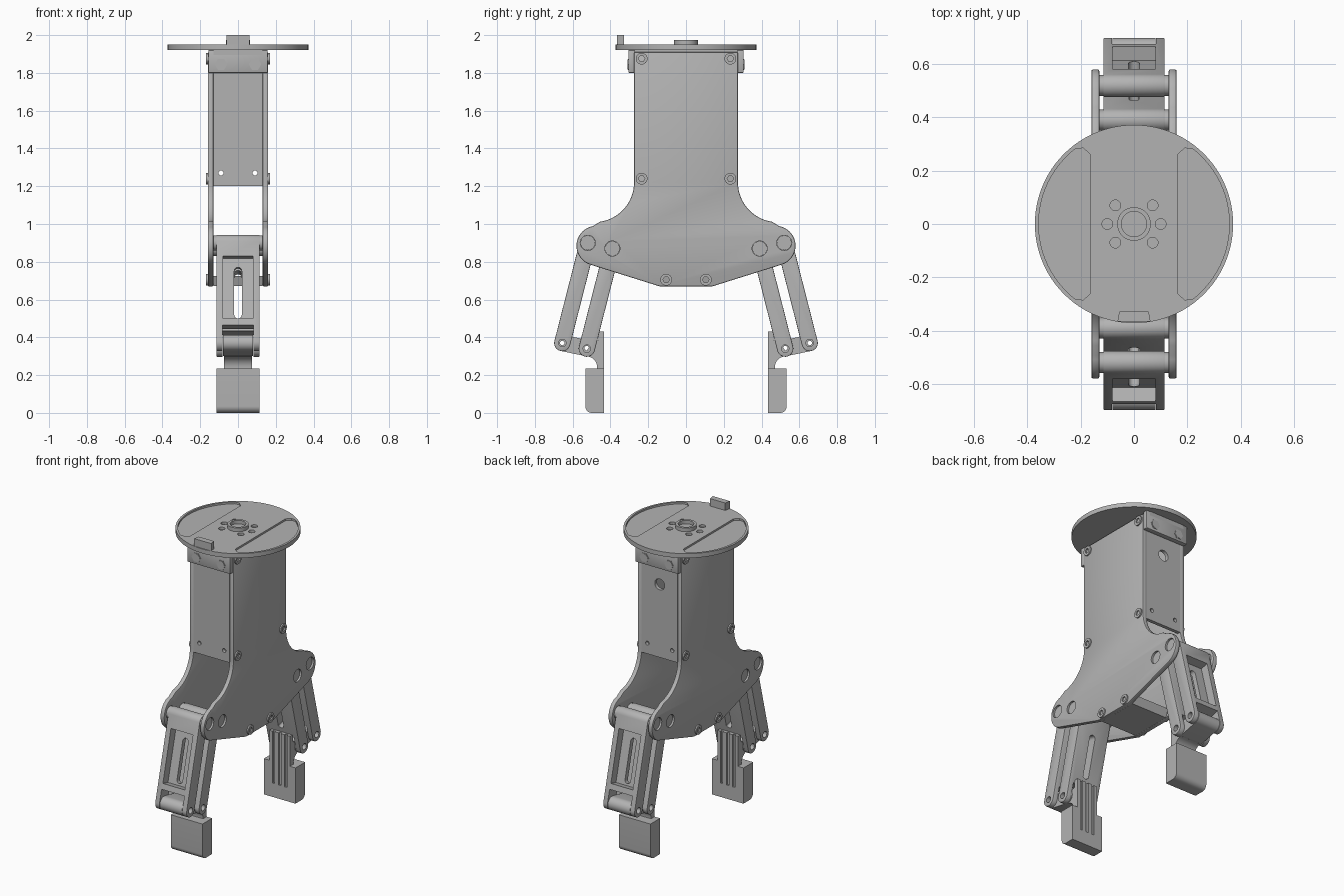
import bpy, bmesh
from math import sin, cos, pi, radians, atan2, hypot
from mathutils import Matrix

cube = bpy.data.objects.get("Cube")
if cube:
    bpy.data.objects.remove(cube, do_unlink=True)

grey = bpy.data.materials.new("machined grey")
grey.use_nodes = True
COLOUR = (0.45, 0.45, 0.45, 1)
grey.diffuse_color = COLOUR
for node in grey.node_tree.nodes:
    if node.type == 'BSDF_PRINCIPLED':
        node.inputs["Base Color"].default_value = COLOUR

parts = []


def arc(cx, cy, r, a0, a1, n=12):
    step = radians(a1 - a0) / n
    return [(cx + r * cos(radians(a0) + i * step), cy + r * sin(radians(a0) + i * step))
            for i in range(n + 1)]


def circle(cx, cy, r, n=32):
    return arc(cx, cy, r, 0, 360 - 360 / n, n - 1)


def rect(a0, a1, b0, b1):
    return [(a0, b0), (a1, b0), (a1, b1), (a0, b1)]


def prism(name, pts, axis, lo, hi, bevel=0, cuts=()):
    """Extrude a 2D outline along an axis; subtract (outline, axis, lo, hi) cuts."""
    place = {'x': lambda a, b, t: (t, a, b),
             'y': lambda a, b, t: (a, t, b),
             'z': lambda a, b, t: (a, b, t)}[axis]
    bm = bmesh.new()
    rings = [[bm.verts.new(place(a, b, t)) for a, b in pts] for t in (lo, hi)]
    bm.faces.new(rings[0])
    bm.faces.new(rings[1][::-1])
    n = len(pts)
    for i in range(n):
        j = (i + 1) % n
        bm.faces.new((rings[0][i], rings[0][j], rings[1][j], rings[1][i]))
    bmesh.ops.recalc_face_normals(bm, faces=bm.faces)
    me = bpy.data.meshes.new(name)
    bm.to_mesh(me)
    bm.free()
    me.materials.append(grey)
    ob = bpy.data.objects.new(name, me)
    bpy.context.scene.collection.objects.link(ob)
    parts.append(ob)
    if bevel:
        m = ob.modifiers.new("soft edges", 'BEVEL')
        m.width, m.segments, m.limit_method = bevel, 2, 'ANGLE'
        m.angle_limit = radians(40)
    cutters = []
    for c in cuts:
        cutter = prism("cutter", *c)
        cutter.hide_render = True
        parts.remove(cutter)
        cutters.append(cutter)
        m = ob.modifiers.new("cut", 'BOOLEAN')
        m.operation, m.solver, m.object = 'DIFFERENCE', 'EXACT', cutter
    if bevel or cuts:
        bpy.context.view_layer.update()
        deps = bpy.context.evaluated_depsgraph_get()
        baked = bpy.data.meshes.new_from_object(ob.evaluated_get(deps))
        ob.modifiers.clear()
        ob.data = baked
    for cutter in cutters:
        bpy.data.objects.remove(cutter, do_unlink=True)
    return ob


def turned_copy(ob, name):
    copy = ob.copy()
    copy.name = name
    copy.matrix_world = Matrix.Rotation(pi, 4, 'Z') @ ob.matrix_world
    bpy.context.scene.collection.objects.link(copy)
    parts.append(copy)


# Top flange with two shallow pockets, bolt circle and hub
def pocket(s):
    return [(s * 0.163, -0.26), (s * 0.19, -0.285)] + \
        [(s * x, y) for x, y in arc(0, 0, 0.358, -52, 52, 24)] + \
        [(s * 0.19, 0.285), (s * 0.163, 0.26)]


bolt_ring = [(s * 0.1, 0) for s in (-1, 1)] + \
            [(s * 0.07, t * 0.07) for s in (-1, 1) for t in (-1, 1)]
prism("flange", circle(0, 0, 0.372, 96), 'z', 1.922, 1.951,
      cuts=[(pocket(s), 'z', 1.939, 2.0) for s in (-1, 1)] +
           [(circle(x, y, 0.02, 20), 'z', 1.935, 2.0) for x, y in bolt_ring])
prism("hub", circle(0, 0, 0.063, 40), 'z', 1.94, 1.975,
      cuts=[(circle(0, 0, 0.047, 40), 'z', 1.952, 2.0)])
prism("locating_tab", [(-0.055, -0.328), (-0.062, -0.366), (0.062, -0.366), (0.055, -0.328)],
      'z', 1.93, 2.0)
prism("mount_plate", rect(-0.13, 0.13, -0.305, 0.305), 'z', 1.895, 1.922)

# Side plates
half = [(0.275, 1.91)] + arc(0.485, 1.22, 0.21, 180, 262, 16) + \
    arc(0.475, 0.885, 0.105, 80, -75, 18) + [(0.14, 0.67)]
outline = half + [(-y, z) for y, z in reversed(half)]
PIVOTS = [(s * y, z) for s in (-1, 1) for y, z in ((0.52, 0.9), (0.39, 0.87))]
for side, lo in (("left", 0.13), ("right", -0.16)):
    prism(side + "_side_plate", outline, 'x', lo, lo + 0.03, 0.006,
          [(circle(y, z, 0.04), 'x', lo - 0.05, lo + 0.08) for y, z in PIVOTS])
for y, z in PIVOTS:
    prism("pivot_pin", circle(y, z, 0.039), 'x', -0.148, 0.148)

# Socket screws on the side plates
for s in (-1, 1):
    for y, z in ((0.235, 1.875), (0.235, 1.24), (0.105, 0.705)):
        for t in (-1, 1):
            prism("side_screw", circle(t * y, z, 0.031, 24), 'x', *sorted((s * 0.15, s * 0.169)),
                  cuts=[(circle(t * y, z, 0.017, 6), 'x', *sorted((s * 0.158, s * 0.19)))])

# Front and back covers, brackets with hex bolts
for s, side in ((-1, "front"), (1, "back")):
    holes = [(circle(x, 1.27, 0.013, 16), 'y', *sorted((s * 0.2, s * 0.3))) for x in (-0.09, 0.09)]
    if s > 0:
        holes.append((circle(0, 1.68, 0.036), 'y', 0.2, 0.3))
    prism(side + "_cover", rect(-0.131, 0.131, 1.2, 1.91), 'y',
          *sorted((s * 0.25, s * 0.273)), cuts=holes)
    prism(side + "_bracket", rect(-0.157, 0.157, 1.8, 1.921), 'y',
          *sorted((s * 0.272, s * 0.305)), 0.004)
    for x in (-0.09, 0.09):
        prism("bracket_washer", circle(x, 1.845, 0.027, 24), 'y', *sorted((s * 0.3, s * 0.309)))
        prism("bracket_bolt", circle(x, 1.845, 0.033, 6), 'y', *sorted((s * 0.3, s * 0.307)),
              cuts=[(circle(x, 1.845, 0.014, 6), 'y', *sorted((s * 0.303, s * 0.33)))])

# Floor spacer between the plates
prism("floor_spacer", [(-0.14, 0.672), (0.14, 0.672), (0.16, 0.725), (-0.16, 0.725)],
      'x', -0.131, 0.131)

# Finger links, built hanging from the origin and then swung outward
SWING = atan2(0.135, 0.53)
LENGTH = hypot(0.135, 0.53)
R = 0.043


def link(name, y, z, extra):
    capsule = arc(0, 0, R, 0, 180, 16) + arc(0, -LENGTH, R, 180, 360, 16)
    cuts = [(rect(-0.083, 0.083, -0.7, -0.46), 'y', -0.1, 0.1),
            (rect(-0.02, 0.02, -0.41, -0.16) if extra is None else
             arc(0, -0.15, 0.02, 0, 180, 8) + arc(0, -0.39, 0.02, 180, 360, 8), 'y', -0.1, 0.1),
            (circle(0, -LENGTH, 0.02, 20), 'x', -0.2, 0.2)]
    if extra:
        cuts.append(extra)
    ob = prism(name, capsule, 'x', -0.115, 0.115, 0.004, cuts)
    ob.matrix_world = Matrix.Translation((0, y, z)) @ Matrix.Rotation(SWING, 4, 'X')
    turned_copy(ob, "front_" + name)
    ob.name = "back_" + name


link("outer_link", 0.52, 0.9, (rect(-0.08, 0.08, -0.423, -0.083), 'y', -0.012, 0.1))
link("inner_link", 0.39, 0.87, (rect(-0.02, 0.02, -0.4, -0.15), 'y', -0.1, 0.1))

# Fingertip: coupler between the links, grooved neck and pad
grooves = [(rect(x - 0.009, x + 0.009, 0.09, 0.5), 'y', 0.4, 0.445) for x in (-0.045, 0, 0.045)]
OUT, IN = (0.655, 0.37), (0.525, 0.343)
tilt = 90 + 12
coupler = prism("coupler", arc(*OUT, R, tilt - 180, tilt, 16) + arc(*IN, R, tilt, tilt + 180, 16),
                'x', -0.08, 0.08,
                cuts=[(circle(*p, 0.012, 16), 'x', -0.2, 0.2) for p in (OUT, IN)])
neck = prism("finger_neck", [(0.433, 0.235), (0.47, 0.235)] + arc(0.53, 0.24, 0.06, 180, 95, 8) +
             [(0.525, 0.33), (0.5, 0.37), (0.463, 0.385), (0.463, 0.432), (0.433, 0.432)],
             'x', -0.075, 0.075, cuts=grooves)
pad = prism("finger_pad", [(0.433, 0.235), (0.433, 0.0)] + arc(0.498, 0.035, 0.035, -90, 0, 8) +
            [(0.533, 0.235)], 'x', -0.115, 0.115, cuts=grooves)
for ob in (coupler, neck, pad):
    turned_copy(ob, "front_" + ob.name)
    ob.name = "back_" + ob.name

# Smooth the round surfaces and keep the edges crisp
bpy.ops.object.select_all(action='DESELECT')
for ob in parts:
    ob.select_set(True)
bpy.context.view_layer.objects.active = parts[0]
bpy.ops.object.shade_smooth_by_angle(angle=radians(30))
